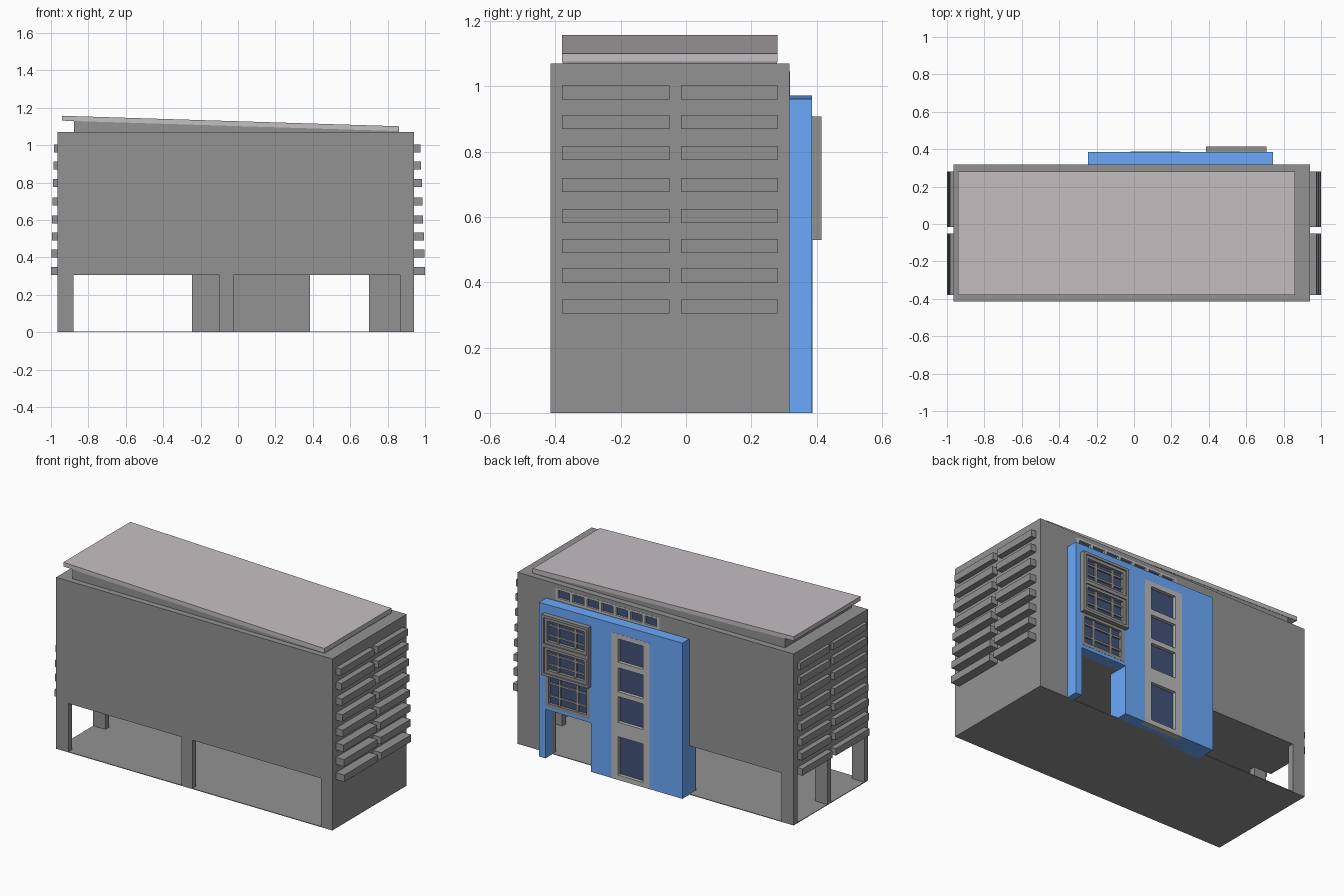
import bpy, bmesh
from mathutils import Vector

if "Cube" in bpy.data.objects:
    bpy.data.objects.remove(bpy.data.objects["Cube"])


def material(name, rgb):
    m = bpy.data.materials.new(name)
    m.diffuse_color = (*rgb, 1)
    m.use_nodes = True
    m.node_tree.nodes["Principled BSDF"].inputs["Base Color"].default_value = m.diffuse_color
    return m


GREY = material("dark_concrete", (0.29, 0.29, 0.29))
LIGHT = material("light_surround", (0.50, 0.50, 0.50))
BLUE = material("blue_paint", (0.145, 0.40, 0.97))
GLASS = material("dark_glass", (0.055, 0.085, 0.19))
ROOF = material("roof_sheet", (0.56, 0.52, 0.54))


def finish(name, bm, mat):
    bmesh.ops.recalc_face_normals(bm, faces=bm.faces)
    me = bpy.data.meshes.new(name)
    bm.to_mesh(me)
    bm.free()
    ob = bpy.data.objects.new(name, me)
    bpy.context.collection.objects.link(ob)
    me.materials.append(mat)
    return ob


def boxes(name, items, mat=GREY):
    """Each item is (x0, x1, y0, y1, z0, z1)."""
    bm = bmesh.new()
    for x0, x1, y0, y1, z0, z1 in items:
        vs = bmesh.ops.create_cube(bm, size=1)["verts"]
        for v in vs:
            v.co = Vector((x0 + (v.co.x + .5) * (x1 - x0),
                           y0 + (v.co.y + .5) * (y1 - y0),
                           z0 + (v.co.z + .5) * (z1 - z0)))
    return finish(name, bm, mat)


def extrude_xz(name, profile, y0, y1, mat=GREY):
    bm = bmesh.new()
    f = bm.faces.new([bm.verts.new((x, y0, z)) for x, z in profile])
    ext = bmesh.ops.extrude_face_region(bm, geom=[f])["geom"]
    bmesh.ops.translate(bm, vec=(0, y1 - y0, 0),
                        verts=[g for g in ext if isinstance(g, bmesh.types.BMVert)])
    return finish(name, bm, mat)


def cut(ob, items):
    """Cut box pockets out of an object, then drop the cutter."""
    cutter = boxes("pocket_cutter", items, ob.data.materials[0])
    cutter.hide_render = True
    mod = ob.modifiers.new("pockets", 'BOOLEAN')
    mod.operation, mod.solver, mod.object = 'DIFFERENCE', 'EXACT', cutter
    bpy.context.view_layer.objects.active = ob
    bpy.ops.object.modifier_apply(modifier=mod.name)
    bpy.data.objects.remove(cutter)


def ring(x0, x1, z0, z1, y0, y1, w):
    """Four bars around a rectangular opening in the back wall."""
    return [(x0, x0 + w, y0, y1, z0, z1), (x1 - w, x1, y0, y1, z0, z1),
            (x0 + w, x1 - w, y0, y1, z0, z0 + w), (x0 + w, x1 - w, y0, y1, z1 - w, z1)]


L, R, F, B = -.965, .942, -.415, .317
SOFFIT, TOP, CORE = .305, 1.07, .386

# Main block with a pocket for the high window row
HX0, HX1, HZ0, HZ1 = -.03, .67, .972, 1.046
block = boxes("main_block", [(L, R, F, B, SOFFIT, TOP)])
cut(block, [(HX0, HX1, B - .02, B + .05, HZ0, HZ1)])

# Ground slab and supports
boxes("ground_slab", [(L, R, F, B, 0, .004)])
column_y = [(F, -.38), (-.05, -.015), (.28, B)]
boxes("left_columns", [(L, -.88, a, b, 0, SOFFIT) for a, b in column_y])
boxes("right_columns", [(.865, R - .002, a, b, 0, SOFFIT) for a, b in column_y[:2]])
boxes("front_middle_column", [(-.10, -.025, F, -.38, 0, SOFFIT)])
boxes("right_ground_wall", [(.915, R, F, B, 0, SOFFIT)])
boxes("back_ground_wall", [(.70, .92, .28, B, 0, SOFFIT)])

# Side louvre fins, two bays per side
fin_z = [.305, .40, .49, .582, .677, .775, .87, .96]
for side, wall, low, high in (("left", L, -1.0, -.985), ("right", R, 1.0, .976)):
    fins = []
    for i, z in enumerate(fin_z):
        out = low + (high - low) * i / 7
        for a, b in ((-.38, -.05), (-.015, .28)):
            fins.append((min(wall, out), max(wall, out), a, b, z, z + .043))
    boxes(side + "_fins", fins)

# Sloped roof sheet on a wedge base
extrude_xz("roof_base", [(-.878, TOP), (.862, TOP), (.862, 1.076), (-.878, 1.130)],
           -.378, .278)
extrude_xz("roof_sheet", [(-.94, 1.131), (.862, 1.075), (.862, 1.101), (-.94, 1.157)],
           -.38, .28, ROOF)

# Blue stair core on the back, with an entrance notch and window pockets
core = extrude_xz("blue_core", [(-.245, 0), (.385, 0), (.385, SOFFIT), (.70, SOFFIT),
                                (.70, 0), (.744, 0), (.744, .962), (-.245, .972)],
                  B, CORE, BLUE)
sx0, sx1 = -.02, .245
cut(core, [(sx0, sx1, .35, .45, -.05, .91), (.395, .70, .365, .45, .325, .90)])
boxes("core_ground_part", [(-.245, .385, .262, B, 0, SOFFIT)], BLUE)
boxes("core_inner_wall", [(-.247, .385, .255, .262, 0, SOFFIT)])

# Tall flush strip on the core with recessed panes
pane_z = [(.03, .27), (.36, .52), (.55, .70), (.735, .88)]
strip = [(sx0, .025, .35, CORE + .001, 0, .91), (.20, sx1, .35, CORE + .001, 0, .91)]
edges = [0] + [z for p in pane_z for z in p] + [.91]
for a, b in zip(edges[::2], edges[1::2]):
    strip.append((.025, .20, .35, CORE + .001, a, b))
boxes("strip_surround", strip, LIGHT)
boxes("strip_glass", [(.025, .20, .35, .366, a, b) for a, b in pane_z], GLASS)


# Gridded windows: upper two in the projecting bay, one below in the wall
def grid_window(name, x0, x1, z0, z1, y_glass, y_front):
    bars = ring(x0, x1, z0, z1, .365, y_front, .022)
    mid = y_glass + .009
    w, h = x1 - x0, z1 - z0
    for t in (.30, .70):
        bars.append((x0 + t * w - .008, x0 + t * w + .008, .365, mid, z0, z1))
    for t in (.33, .70):
        bars.append((x0, x1, .365, mid, z0 + t * h - .006, z0 + t * h + .006))
    boxes(name + "_frame", bars)
    boxes(name + "_glass", [(x0 + .01, x1 - .01, .365, y_glass, z0 + .01, z1 - .01)], GLASS)


boxes("bay_rim", ring(.385, .708, .53, .908, .38, .415, .016)
      + [(.40, .695, .38, .415, .708, .73)])
grid_window("bay_upper_window", .398, .695, .725, .895, .388, .408)
grid_window("bay_lower_window", .398, .695, .543, .713, .388, .408)
grid_window("lower_window", .395, .70, .325, .535, .370, CORE + .001)

# High window row recessed in the main block above the core
n = 7
step = (HX1 - HX0) / n
row = [(HX0, HX1, .29, B + .001, HZ0, HZ0 + .012), (HX0, HX1, .29, B + .001, HZ1 - .012, HZ1)]
for i in range(n + 1):
    x = HX0 + i * step
    row.append((x - .01, x + .01, .29, B + .001, HZ0, HZ1))
boxes("high_window_frames", row, LIGHT)
boxes("high_window_glass", [(HX0, HX1, .29, B - .012, HZ0 + .005, HZ1 - .005)], GLASS)
